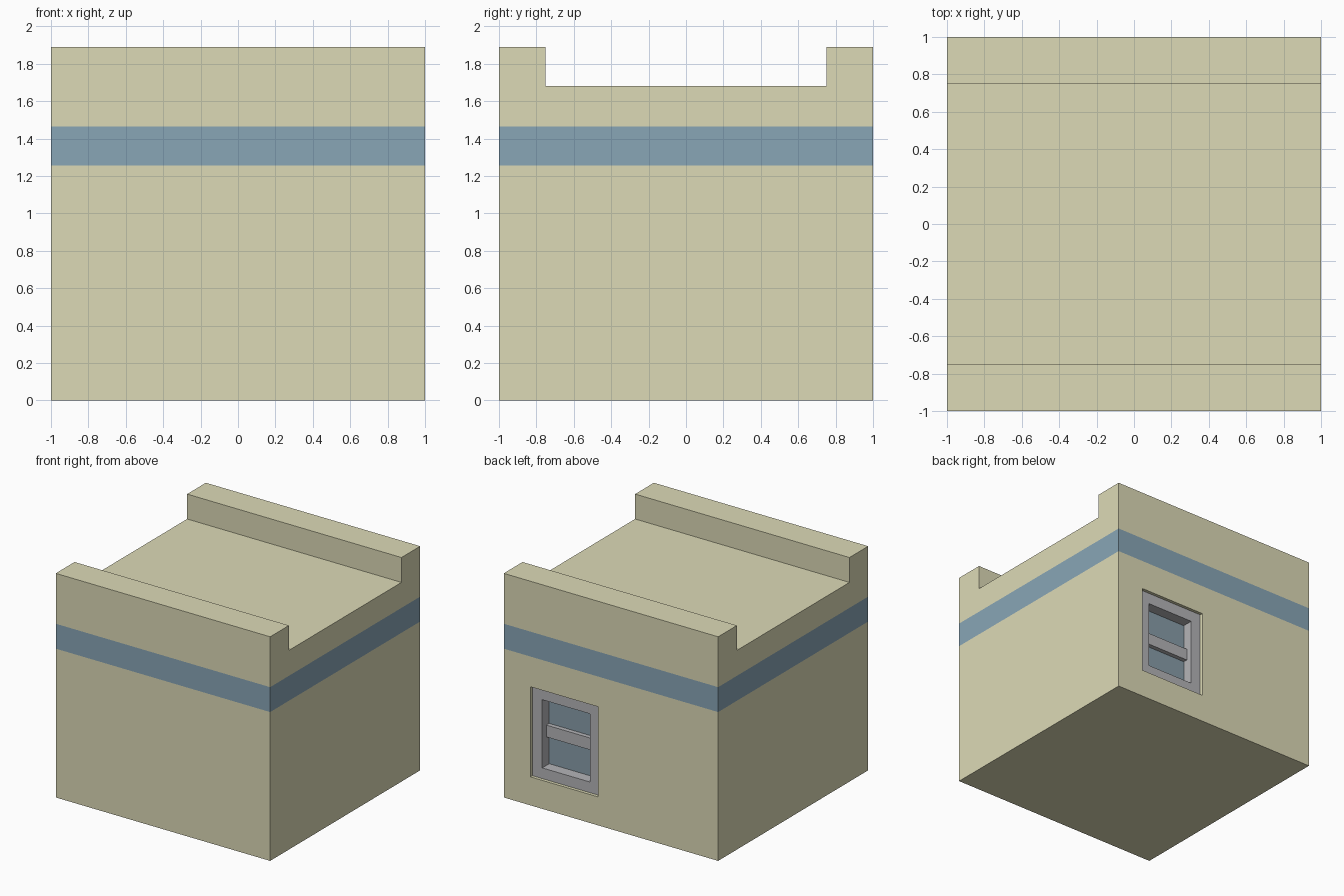
import bpy, bmesh

if "Cube" in bpy.data.objects:
    bpy.data.objects.remove(bpy.data.objects["Cube"])


def material(name, rgb):
    m = bpy.data.materials.new(name)
    m.diffuse_color = (*rgb, 1)
    m.use_nodes = True
    m.node_tree.nodes["Principled BSDF"].inputs["Base Color"].default_value = m.diffuse_color
    return m


wall = material("wall_paint", (0.72, 0.70, 0.47))
blue = material("stripe_paint", (0.25, 0.38, 0.47))
grey = material("frame_paint", (0.46, 0.46, 0.48))
pane = material("pane", (0.25, 0.34, 0.40))


def finish(bm, name, *mats):
    bmesh.ops.recalc_face_normals(bm, faces=bm.faces)
    me = bpy.data.meshes.new(name)
    bm.to_mesh(me)
    bm.free()
    ob = bpy.data.objects.new(name, me)
    bpy.context.collection.objects.link(ob)
    for m in mats:
        me.materials.append(m)
    return ob


def box(name, x, y, z, mat):
    bm = bmesh.new()
    bmesh.ops.create_cube(bm, size=1)
    for v in bm.verts:
        for i, (lo, hi) in enumerate((x, y, z)):
            v.co[i] = hi if v.co[i] > 0 else lo
    return finish(bm, name, mat)


def rect(x, z):
    return [(x[0], z[0]), (x[1], z[0]), (x[1], z[1]), (x[0], z[1])]


def extrude(bm, faces, vec):
    geo = bmesh.ops.extrude_face_region(bm, geom=faces)["geom"]
    moved = [g for g in geo if isinstance(g, bmesh.types.BMVert)]
    bmesh.ops.translate(bm, verts=moved, vec=vec)


# Building: side profile with two parapets, extruded across x
S0, S1 = 1.255, 1.465
profile = [(-1, 0), (1, 0), (1, 1.89), (0.75, 1.89), (0.75, 1.68),
           (-0.75, 1.68), (-0.75, 1.89), (-1, 1.89)]
bm = bmesh.new()
face = bm.faces.new([bm.verts.new((-1, y, z)) for y, z in profile])
extrude(bm, [face], (2, 0, 0))

# Painted stripe, flush with the walls
for z in (S0, S1):
    bmesh.ops.bisect_plane(bm, geom=bm.verts[:] + bm.edges[:] + bm.faces[:],
                           plane_co=(0, 0, z), plane_no=(0, 0, 1))
for f in bm.faces:
    f.material_index = int(S0 < f.calc_center_median().z < S1)
building = finish(bm, "building", wall, blue)

# Window niche in the back wall
OUT_X, OUT_Z = (0.12, 0.75), (0.24, 1.0)
IN_X, IN_Z = (0.215, 0.66), (0.33, 0.905)
FRONT, GLASS = 0.973, 0.88
cutter = box("window_cutter", OUT_X, (GLASS - 0.02, 1.1), OUT_Z, wall)
cutter.hide_render = True
cutter.display_type = 'WIRE'
cut = building.modifiers.new("niche", 'BOOLEAN')
cut.operation = 'DIFFERENCE'
cut.solver = 'EXACT'
cut.object = cutter

# Window frame ring
bm = bmesh.new()
outer, inner = ([bm.verts.new((x, FRONT, z)) for x, z in rect(*r)]
                for r in ((OUT_X, OUT_Z), (IN_X, IN_Z)))
ring = [bm.faces.new((outer[i], outer[(i + 1) % 4], inner[(i + 1) % 4], inner[i]))
        for i in range(4)]
extrude(bm, ring, (0, GLASS - FRONT, 0))
finish(bm, "window_frame", grey)

# Glass and the crossbar in front of it
box("window_glass", OUT_X, (GLASS - 0.02, GLASS), OUT_Z, pane)
box("window_crossbar", IN_X, (GLASS, 0.918), (0.57, 0.67), grey)
